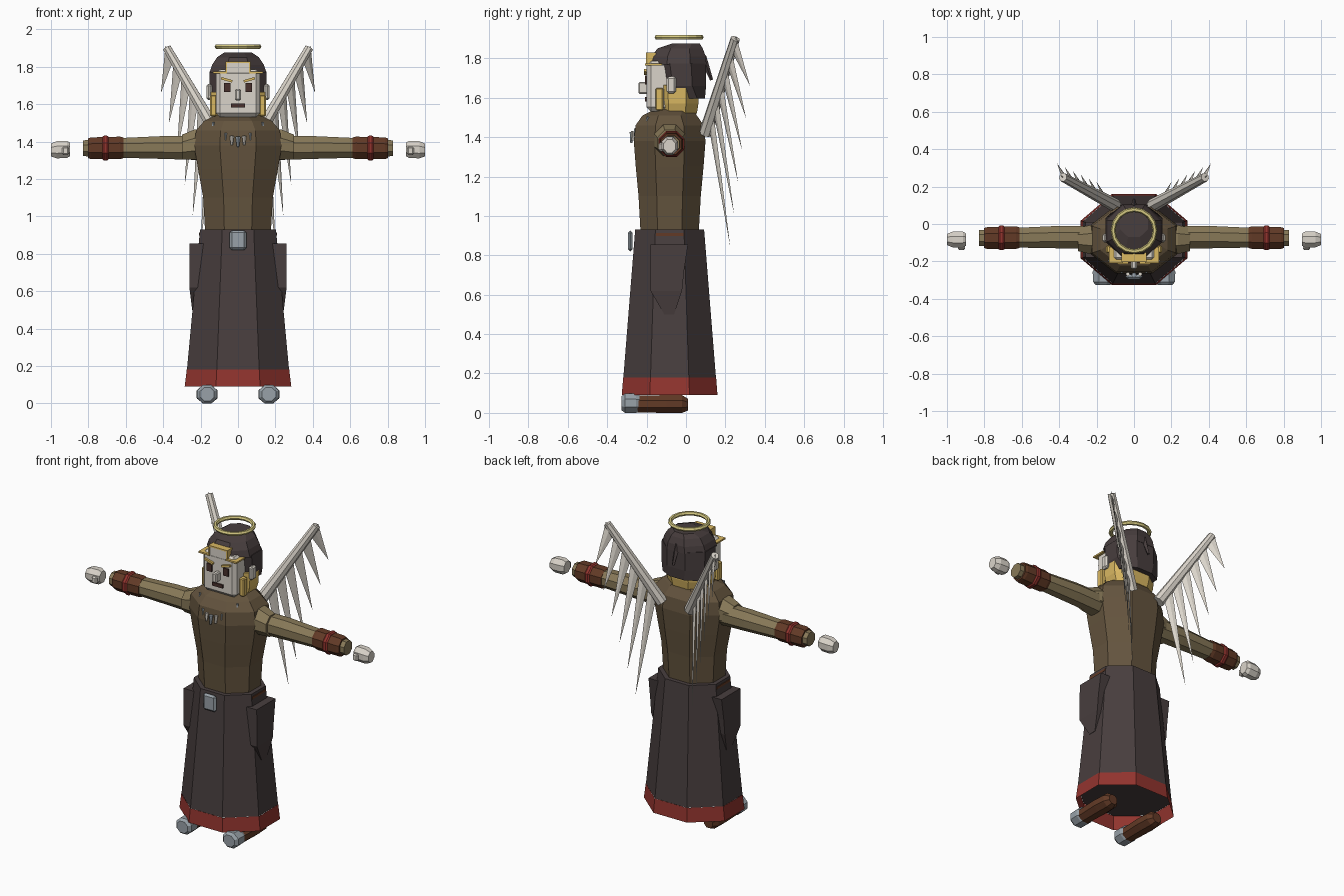
import bpy, bmesh, math
from mathutils import Vector

cube = bpy.data.objects.get("Cube")
if cube:
    bpy.data.objects.remove(cube, do_unlink=True)


def material(name, *rgb):
    lin = [((c / 255 + 0.055) / 1.055) ** 2.4 for c in rgb] + [1.0]
    m = bpy.data.materials.new(name)
    m.use_nodes = True
    m.diffuse_color = lin
    m.node_tree.nodes["Principled BSDF"].inputs["Base Color"].default_value = lin
    return m


TUNIC = material("dark tunic brown", 100, 84, 62)
SLEEVE = material("olive sleeve", 136, 121, 88)
CLOTH = material("charcoal cloth", 72, 62, 62)
RED = material("dark red", 146, 52, 46)
LEATHER = material("leather brown", 98, 58, 38)
GOLD = material("gold", 218, 184, 98)
HALO = material("pale gold", 214, 202, 130)
BONE = material("bone white", 218, 212, 202)
STEEL = material("steel grey", 152, 161, 168)
DARK = material("dark eye brown", 72, 48, 44)


def finish(name, bm, mat):
    bmesh.ops.recalc_face_normals(bm, faces=bm.faces)
    mesh = bpy.data.meshes.new(name)
    bm.to_mesh(mesh)
    bm.free()
    mesh.materials.append(mat)
    ob = bpy.data.objects.new(name, mesh)
    bpy.context.collection.objects.link(ob)
    return ob


def loft(name, rings, mat, axis="z", side=1, n=8, caps=True):
    """Skin n-sided rings given as (position, centre u, centre v, radius u, radius v)."""
    bm = bmesh.new()
    loops = []
    k = 1 / math.cos(math.pi / n)
    for t, cu, cv, ru, rv in rings:
        loop = []
        for i in range(n):
            a = (i + 0.5) * 2 * math.pi / n
            u, v = cu + ru * k * math.cos(a), cv + rv * k * math.sin(a)
            p = {"x": (t, u, v), "y": (u, t, v), "z": (u, v, t)}[axis]
            loop.append(bm.verts.new((p[0] * side, p[1], p[2])))
        loops.append(loop)
    for a, b in zip(loops, loops[1:]):
        for i in range(n):
            j = (i + 1) % n
            bm.faces.new((a[i], a[j], b[j], b[i]))
    if caps:
        bm.faces.new(loops[0])
        bm.faces.new(loops[-1])
    return finish(name, bm, mat)


def box(name, centre, size, mat, bevel=0, tilt=0):
    bm = bmesh.new()
    bmesh.ops.create_cube(bm, size=1)
    bmesh.ops.scale(bm, vec=size, verts=bm.verts)
    if bevel:
        bmesh.ops.bevel(bm, geom=bm.edges[:], offset=bevel, segments=1, affect="EDGES")
    ob = finish(name, bm, mat)
    ob.location = centre
    ob.rotation_euler.y = tilt
    return ob


def limb(name, p, q, r1, r2, mat, n=8):
    p, q = Vector(p), Vector(q)
    bm = bmesh.new()
    bmesh.ops.create_cone(bm, cap_ends=True, segments=n, radius1=r1, radius2=r2,
                          depth=(q - p).length)
    ob = finish(name, bm, mat)
    ob.rotation_euler = (q - p).to_track_quat("Z", "Y").to_euler()
    ob.location = (p + q) / 2
    return ob


def feather(name, base, tip, along, mat):
    """Thin blade with a diamond root, wide along the wing bone."""
    bm = bmesh.new()
    flat = along.cross(tip - base).normalized() * 0.008
    wide = along * 0.045
    root = [bm.verts.new(base + o) for o in (wide, flat, -wide, -flat)]
    point = bm.verts.new(tip)
    bm.faces.new(root)
    for i in range(4):
        bm.faces.new((root[i], root[(i + 1) % 4], point))
    return finish(name, bm, mat)


# Robe: hem, skirt and tunic
Y = -0.083
loft("skirt_hem", [(0.09, 0, Y, 0.285, 0.243), (0.18, 0, Y, 0.274, 0.236)], RED, caps=False)
loft("skirt", [(0.18, 0, Y, 0.273, 0.235), (0.93, 0, Y, 0.203, 0.175)], CLOTH)
loft("tunic", [(0.92, 0, Y, 0.176, 0.148), (1.1, 0, Y, 0.186, 0.158),
               (1.25, 0, Y, 0.213, 0.172), (1.38, 0, Y, 0.235, 0.182),
               (1.46, 0, Y, 0.224, 0.173), (1.51, 0, Y, 0.18, 0.138),
               (1.54, 0, -0.06, 0.12, 0.1)], TUNIC)
box("belt_buckle", (0, -0.283, 0.873), (0.09, 0.025, 0.105), STEEL, 0.012)

# Necklace of small teeth
for i in range(-4, 5):
    x = i * 0.033
    y, z = -0.272 + 4.5 * x * x, 1.425 + 4.5 * x * x
    size = 1 - abs(i) * 0.13
    limb(f"necklace_tooth_{i + 5}", (x, y, z), (x, y - 0.005, z - 0.055 * size),
         0.014 * size, 0.006, BONE if i % 2 else STEEL, 5)

# Head, hair and face
box("face", (0, -0.1, 1.658), (0.236, 0.2, 0.256), BONE, 0.022)
loft("lower_hair", [(1.52, 0, -0.045, 0.13, 0.1), (1.57, 0, -0.045, 0.145, 0.108),
                    (1.665, 0, -0.045, 0.148, 0.112)], GOLD)
loft("back_hair", [(1.595, 0, 0.03, 0.125, 0.066), (1.66, 0, -0.018, 0.152, 0.12),
                   (1.775, 0, -0.028, 0.153, 0.13)], CLOTH)
loft("hair_cap", [(1.768, 0, -0.038, 0.152, 0.142), (1.81, 0, -0.037, 0.138, 0.137),
                  (1.85, 0, -0.03, 0.112, 0.115), (1.875, 0, 0, 0.075, 0.07)], CLOTH)
limb("hair_tuft", (0, 0.085, 1.81), (0, 0.13, 1.69), 0.018, 0.008, CLOTH, 4)
box("forehead", (0, -0.178, 1.793), (0.12, 0.044, 0.055), BONE)
box("hairline_top", (0, -0.178, 1.824), (0.134, 0.05, 0.009), GOLD)
box("nose", (0, -0.216, 1.65), (0.03, 0.05, 0.06), BONE, 0.006)
box("mouth", (0, -0.204, 1.592), (0.074, 0.009, 0.022), DARK)
bpy.ops.mesh.primitive_torus_add(major_segments=16, minor_segments=6, major_radius=0.112,
                                 minor_radius=0.013, location=(0, -0.035, 1.907))
halo = bpy.context.object
halo.name = "halo"
halo.data.materials.append(HALO)

for side, label in ((1, "left"), (-1, "right")):
    # Face details
    box(f"{label}_eye", (side * 0.058, -0.204, 1.69), (0.035, 0.009, 0.048), DARK)
    box(f"{label}_eyebrow", (side * 0.06, -0.205, 1.73), (0.062, 0.016, 0.013), GOLD,
        tilt=-side * 0.28)
    box(f"{label}_hairline", (side * 0.096, -0.165, 1.769), (0.076, 0.085, 0.01), GOLD)
    box(f"{label}_hairline_edge", (side * 0.063, -0.178, 1.796), (0.008, 0.05, 0.056), GOLD)
    box(f"{label}_sideburn", (side * 0.132, -0.135, 1.592), (0.034, 0.04, 0.115), GOLD, 0.006)
    box(f"{label}_ear", (side * 0.154, -0.074, 1.665), (0.03, 0.048, 0.085), BONE, 0.01)

    # Arm, bracer and hand
    loft(f"{label}_shoulder", [(0.19, Y, 1.385, 0.08, 0.08), (0.235, Y, 1.383, 0.077, 0.08),
                               (0.3, Y, 1.37, 0.062, 0.066)], SLEEVE, "x", side)
    loft(f"{label}_sleeve", [(0.2, -0.07, 1.365, 0.06, 0.064), (0.4, -0.07, 1.368, 0.06, 0.061),
                             (0.62, -0.073, 1.366, 0.053, 0.053),
                             (0.83, -0.075, 1.364, 0.042, 0.042)], SLEEVE, "x", side)
    loft(f"{label}_bracer", [(0.612, -0.073, 1.366, 0.055, 0.055), (0.63, -0.073, 1.366, 0.06, 0.06),
                             (0.785, -0.075, 1.364, 0.058, 0.058),
                             (0.802, -0.075, 1.364, 0.053, 0.053)], LEATHER, "x", side)
    loft(f"{label}_bracer_band", [(0.692, -0.074, 1.365, 0.06, 0.06), (0.7, -0.074, 1.365, 0.066, 0.066),
                                  (0.717, -0.074, 1.365, 0.066, 0.066),
                                  (0.725, -0.074, 1.365, 0.06, 0.06)], RED, "x", side)
    loft(f"{label}_hand", [(0.897, Y, 1.358, 0.032, 0.036), (0.915, Y, 1.358, 0.042, 0.046),
                           (0.97, Y, 1.356, 0.042, 0.046), (1.0, Y, 1.354, 0.03, 0.034)],
         BONE, "x", side)
    box(f"{label}_thumb", (side * 0.922, -0.12, 1.35), (0.036, 0.04, 0.044), BONE, 0.008)

    # Hip flap hanging at the side of the skirt
    loft(f"{label}_hip_flap", [(0.5, 0.205, -0.085, 0.04, 0.025), (0.62, 0.21, -0.1, 0.05, 0.08),
                               (0.72, 0.205, -0.095, 0.055, 0.085),
                               (0.855, 0.2, -0.085, 0.058, 0.095)], CLOTH, side=side, n=4)
    box(f"{label}_belt_strip", (side * 0.204, Y, 0.905), (0.009, 0.14, 0.015), LEATHER)

    # Shoe with steel toe cap
    loft(f"{label}_shoe", [(-0.25, 0.165, 0.045, 0.048, 0.043), (-0.1, 0.165, 0.045, 0.055, 0.045),
                           (-0.02, 0.165, 0.045, 0.05, 0.045), (0.01, 0.165, 0.042, 0.03, 0.03)],
         LEATHER, "y", side)
    loft(f"{label}_toe_cap", [(-0.327, 0.165, 0.049, 0.038, 0.036), (-0.31, 0.165, 0.049, 0.054, 0.049),
                              (-0.255, 0.165, 0.049, 0.056, 0.049),
                              (-0.235, 0.165, 0.049, 0.046, 0.045)], STEEL, "y", side)

    # Wing: a slanted bone with blades hanging from it
    root, end = Vector((side * 0.1, 0.1, 1.42)), Vector((side * 0.38, 0.25, 1.9))
    limb(f"{label}_wing_bone", root, end, 0.036, 0.024, BONE)
    outer, inner = Vector((side * 0.412, 0.325, 1.66)), Vector((side * 0.2, 0.225, 0.84))
    along = (end - root).normalized()
    for i in range(6):
        f = i / 5
        feather(f"{label}_feather_{i + 1}", root.lerp(end, 0.95 - 0.78 * f),
                outer.lerp(inner, f), along, BONE)
